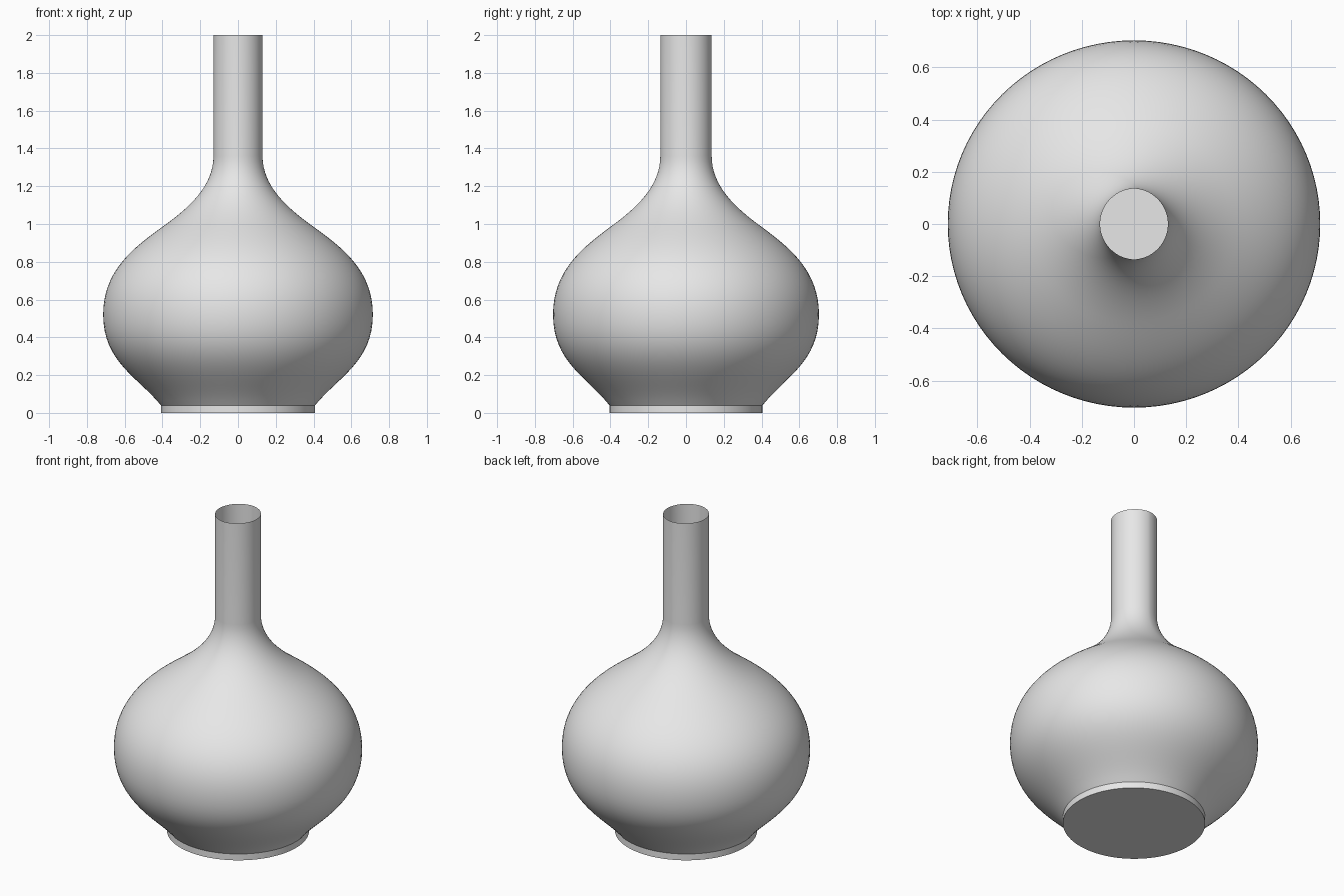
import bpy
import bmesh
import math
from mathutils import Vector
from mathutils.geometry import interpolate_bezier

cube = bpy.data.objects.get("Cube")
if cube:
    bpy.data.objects.remove(cube, do_unlink=True)

SEGMENTS = 96

grey = bpy.data.materials.new("plain grey")
grey.use_nodes = True
grey.diffuse_color = (0.8, 0.8, 0.8, 1)
grey.node_tree.nodes["Principled BSDF"].inputs["Base Color"].default_value = (0.8, 0.8, 0.8, 1)


def ring_points(rx, ry, z):
    """Ellipse when wide; two mirrored circle arcs when narrower in x than in y."""
    if rx >= ry:
        angles = [2 * math.pi * i / SEGMENTS for i in range(SEGMENTS)]
        return [Vector((rx * math.cos(a), ry * math.sin(a), z)) for a in angles]
    radius = (rx * rx + ry * ry) / (2 * rx)
    shift = radius - rx
    limit = math.acos(shift / radius)
    points = []
    for i in range(SEGMENTS):
        quarter = 2 * math.pi * i / SEGMENTS
        side = 1 if math.cos(quarter) >= 0 else -1
        folded = math.asin(max(-1, min(1, math.sin(quarter))))
        a = folded / (math.pi / 2) * limit
        points.append(Vector((side * (radius * math.cos(a) - shift), radius * math.sin(a), z)))
    return points


def lathe(name, profile, close_bottom=False):
    """Skin rings along a profile of (x radius, y radius, height)."""
    bm = bmesh.new()
    rings = [[bm.verts.new(p) for p in ring_points(*level)] for level in profile]
    for low, high in zip(rings, rings[1:]):
        for i in range(SEGMENTS):
            j = (i + 1) % SEGMENTS
            bm.faces.new((low[i], low[j], high[j], high[i]))
    if close_bottom:
        bm.faces.new(rings[0][::-1])
    mesh = bpy.data.meshes.new(name)
    bm.to_mesh(mesh)
    bm.free()
    mesh.materials.append(grey)
    obj = bpy.data.objects.new(name, mesh)
    bpy.context.collection.objects.link(obj)
    bpy.ops.object.select_all(action='DESELECT')
    obj.select_set(True)
    bpy.context.view_layer.objects.active = obj
    bpy.ops.object.shade_smooth_by_angle(angle=math.radians(35))
    return obj


# Body: lower bowl, shoulder and flare into the neck, then the straight open neck
curves = [
    ((0.408, 0.405, 0.04), (0.53, 0.525, 0.19), (0.714, 0.704, 0.27), (0.714, 0.704, 0.52)),
    ((0.714, 0.704, 0.52), (0.714, 0.704, 0.75), (0.56, 0.555, 0.87), (0.40, 0.40, 0.985)),
    ((0.40, 0.40, 0.985), (0.26, 0.262, 1.085), (0.13, 0.136, 1.20), (0.13, 0.136, 1.36)),
]
profile = []
for p0, p1, p2, p3 in curves:
    points = interpolate_bezier(Vector(p0), Vector(p1), Vector(p2), Vector(p3), 17)
    profile += points if not profile else points[1:]
profile.append(Vector((0.13, 0.136, 2.0)))
lathe("vase_body", profile)

# Foot: short straight band closed underneath
lathe("vase_foot", [(0.408, 0.405, 0.0), (0.408, 0.405, 0.04)], close_bottom=True)
